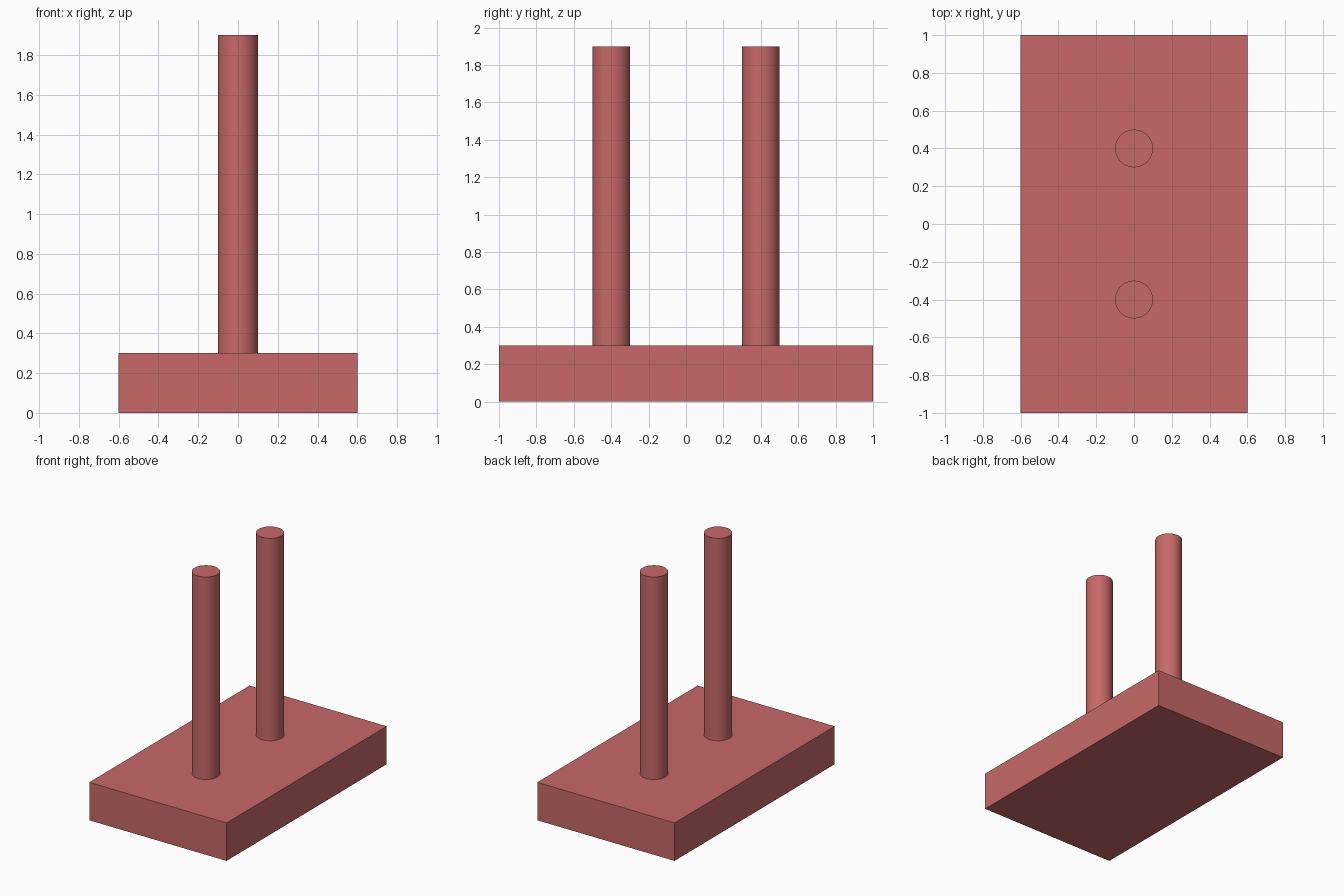
import bpy
import math

if "Cube" in bpy.data.objects:
    bpy.data.objects.remove(bpy.data.objects["Cube"])

# Shared red material
red = bpy.data.materials.new("red")
red.diffuse_color = (0.58, 0.14, 0.14, 1.0)
red.use_nodes = True
red.node_tree.nodes["Principled BSDF"].inputs["Base Color"].default_value = red.diffuse_color

BASE_SIZE = (1.2, 2.0, 0.3)
POST_RADIUS = 0.1
POST_TOP = 1.9
POST_Y = 0.4
SINK = 0.02  # posts are seated slightly into the base

# Base slab
bpy.ops.mesh.primitive_cube_add(size=1, location=(0, 0, BASE_SIZE[2] / 2))
base = bpy.context.object
base.name = "base"
base.scale = BASE_SIZE
bpy.ops.object.transform_apply(location=False, rotation=False, scale=True)
base.data.materials.append(red)


def add_post(name, y):
    bottom = BASE_SIZE[2] - SINK
    bpy.ops.mesh.primitive_cylinder_add(
        vertices=64, radius=POST_RADIUS, depth=POST_TOP - bottom,
        location=(0, y, (POST_TOP + bottom) / 2))
    post = bpy.context.object
    post.name = name
    post.data.materials.append(red)
    bpy.ops.object.shade_smooth_by_angle(angle=math.radians(30))


# Two upright round posts
for name, y in (("front_post", -POST_Y), ("back_post", POST_Y)):
    add_post(name, y)
